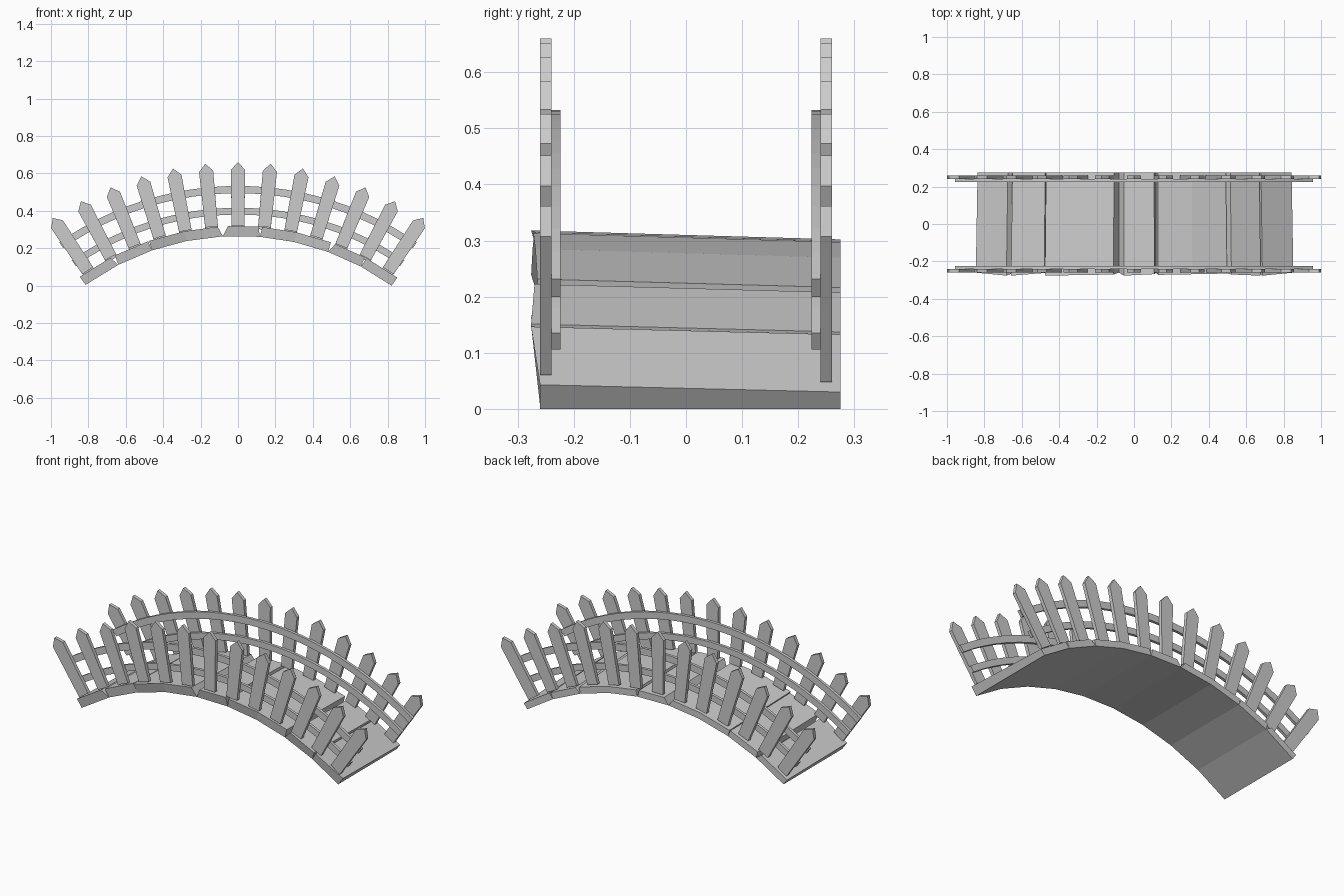
import bpy, bmesh
from math import sin, cos, radians

if "Cube" in bpy.data.objects:
    bpy.data.objects.remove(bpy.data.objects["Cube"])

CZ = -1.134  # height of the arch centre, all parts are laid out on circles around it


def polar(r, deg, y, side=0.0):
    # point at radius r and angle from vertical, shifted sideways along the tangent
    a = radians(deg)
    return (r * sin(a) + side * cos(a), y, CZ + r * cos(a) - side * sin(a))


def make_object(name, bm):
    bmesh.ops.recalc_face_normals(bm, faces=bm.faces)
    me = bpy.data.meshes.new(name)
    bm.to_mesh(me)
    bm.free()
    ob = bpy.data.objects.new(name, me)
    bpy.context.collection.objects.link(ob)
    return ob


def loft(bm, rings):
    # joins equal-length rings of points and caps both ends
    vs = [[bm.verts.new(p) for p in ring] for ring in rings]
    n = len(vs[0])
    for a, b in zip(vs, vs[1:]):
        for i in range(n):
            j = (i + 1) % n
            bm.faces.new((a[i], a[j], b[j], b[i]))
    bm.faces.new(vs[0][::-1])
    bm.faces.new(vs[-1])


# deck planks: (angles along the arch, front edge y at start and end, gaps at top in degrees)
planks = [
    ((-35.6, -27.2), -0.26, -0.276, 0.0, 0.8),
    ((-27.2, -19.2), -0.276, -0.262, 0.3, 0.1),
    ((-19.2, -11.4, -3.3), -0.276, -0.27, 0.1, 1.0),
    ((-3.3, 4.8), -0.276, -0.268, 1.2, 0.5),
    ((4.8, 12.4, 20.1), -0.272, -0.265, 0.3, 0.1),
    ((20.1, 28.0), -0.27, -0.276, 0.9, 0.2),
    ((28.0, 35.9), -0.276, -0.26, 0.2, 0.0),
]
for k, (angles, y0, y1, g0, g1) in enumerate(planks):
    bm = bmesh.new()
    rings = []
    for i, a in enumerate(angles):
        t = i / (len(angles) - 1)
        yf = y0 + (y1 - y0) * t
        top = a + (g0 if t == 0 else -g1 if t == 1 else 0)
        rings.append([polar(1.40, a, -0.26), polar(1.453, top, yf),
                      polar(1.437, top, 0.275), polar(1.40, a, 0.275)])
    loft(bm, rings)
    make_object(f"deck_plank_{k + 1}", bm)

# fences on both sides
for label, s, base in (("front", -1, 1.455), ("back", 1, 1.44)):
    # radial pointed pickets
    bm = bmesh.new()
    for k in range(-6, 7):
        outline = [(-0.034, base), (0.034, base), (0.038, 1.753), (0.0, 1.794), (-0.038, 1.753)]
        loft(bm, [[polar(r, k * 33.5 / 6, s * y, w) for w, r in outline] for y in (0.24, 0.26)])
    make_object(f"{label}_pickets", bm)

    # curved rails on the inner side
    for level, r0, r1 in (("lower", 1.514, 1.55), ("upper", 1.628, 1.667)):
        bm = bmesh.new()
        rings = []
        for i in range(25):
            a = -35 + 70 * i / 24
            rings.append([polar(r0, a, s * 0.224), polar(r1, a, s * 0.224),
                          polar(r1, a, s * 0.24), polar(r0, a, s * 0.24)])
        loft(bm, rings)
        make_object(f"{label}_{level}_rail", bm)
